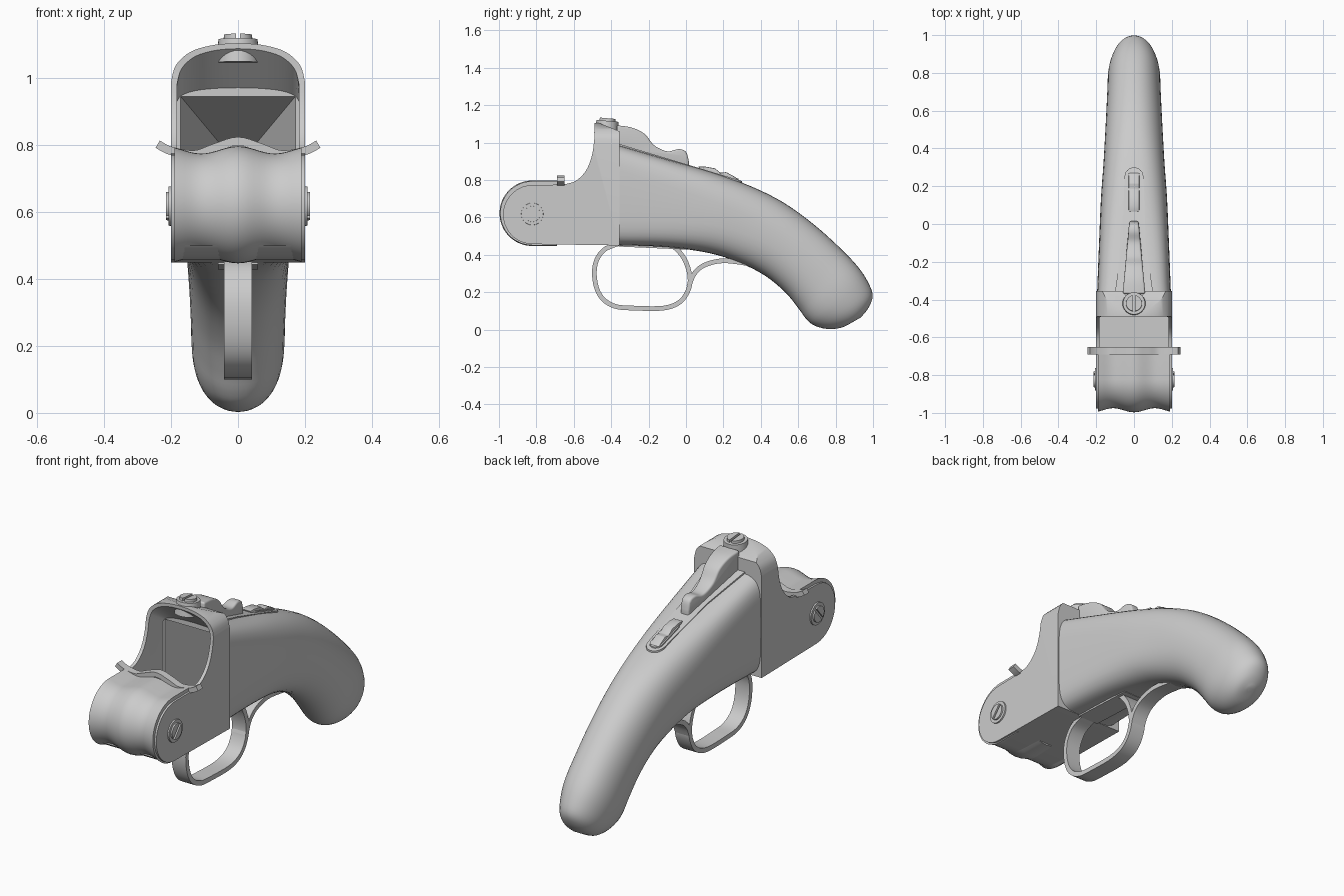
import bpy, bmesh, math
from mathutils import Vector, Matrix

cube = bpy.data.objects.get("Cube")
if cube:
    bpy.data.objects.remove(cube, do_unlink=True)

GREY = (0.6, 0.6, 0.6, 1)
mat = bpy.data.materials.new("plain_grey")
mat.use_nodes = True
mat.diffuse_color = GREY
for node in mat.node_tree.nodes:
    if node.type == 'BSDF_PRINCIPLED':
        node.inputs["Base Color"].default_value = GREY


def to_object(name, bm):
    bmesh.ops.recalc_face_normals(bm, faces=bm.faces[:])
    me = bpy.data.meshes.new(name)
    bm.to_mesh(me)
    bm.free()
    ob = bpy.data.objects.new(name, me)
    bpy.context.scene.collection.objects.link(ob)
    return ob


def loft(name, rings):
    """Skin a list of equal-length closed rings and cap both ends."""
    bm = bmesh.new()
    loops = [[bm.verts.new(p) for p in ring] for ring in rings]
    n = len(loops[0])
    for a, b in zip(loops, loops[1:]):
        for i in range(n):
            j = (i + 1) % n
            bm.faces.new((a[i], a[j], b[j], b[i]))
    bm.faces.new(loops[0][::-1])
    bm.faces.new(loops[-1])
    return to_object(name, bm)


def side_prism(name, outline, half):
    """Extrude a (y, z) outline across x; half may depend on y."""
    hw = half if callable(half) else (lambda y: half)
    return loft(name, [[(s * hw(y), y, z) for y, z in outline] for s in (-1, 1)])


def smooth(points, steps=6):
    """Catmull-Rom interpolation of points of any dimension."""
    out = []
    last = len(points) - 1
    for i in range(last):
        p = [points[max(0, min(last, i + k))] for k in (-1, 0, 1, 2)]
        for s in range(steps):
            t = s / steps
            out.append(tuple(
                b + 0.5 * t * (c - a + t * (2 * a - 5 * b + 4 * c - d + t * (3 * (b - c) + d - a)))
                for a, b, c, d in zip(*p)))
    return out + [tuple(points[-1])]


def strip(path, thick):
    """Outline of a band of constant thickness around a 2D path."""
    left, right = [], []
    for i, p in enumerate(path):
        a, b = Vector(path[max(i - 1, 0)]), Vector(path[min(i + 1, len(path) - 1)])
        d = (b - a).normalized() * thick / 2
        left.append((p[0] - d.y, p[1] + d.x))
        right.append((p[0] + d.y, p[1] - d.x))
    return left + right[::-1]


def boolean(ob, cutter, op='DIFFERENCE'):
    mod = ob.modifiers.new("cut", 'BOOLEAN')
    mod.operation, mod.object, mod.solver = op, cutter, 'EXACT'
    cutter.hide_render = True


def bevel(ob, width, segments=3):
    mod = ob.modifiers.new("bevel", 'BEVEL')
    mod.width, mod.segments, mod.limit_method = width, segments, 'ANGLE'


def finish(ob, angle=35):
    """Apply modifiers, set the colour and smooth by angle."""
    dg = bpy.context.evaluated_depsgraph_get()
    me = bpy.data.meshes.new_from_object(ob.evaluated_get(dg))
    ob.modifiers.clear()
    ob.data = me
    me.materials.clear()
    me.materials.append(mat)
    for f in me.polygons:
        f.material_index = 0
    for other in bpy.context.selected_objects:
        other.select_set(False)
    ob.select_set(True)
    bpy.context.view_layer.objects.active = ob
    bpy.ops.object.shade_smooth_by_angle(angle=math.radians(angle))


# Hollow running from the breech back into the grip
def wedge(z_front, z_back):
    return [(-.175, -.39, z_front), (.175, -.39, z_front), (.05, .1, z_back), (-.05, .1, z_back)]


hollow = loft("hollow_cutter", [wedge(.5, .5), wedge(.95, .8)])

# Grip: top y, z, bottom y, z, half width, squareness
sections = [
    (-.355, .985, -.355, .45, .195, 5), (-.1, .91, -.1, .44, .185, 4),
    (.15, .838, .12, .41, .175, 3), (.35, .765, .28, .36, .162, 2.6),
    (.52, .68, .42, .29, .153, 2.3), (.68, .565, .53, .2, .146, 2.2),
    (.82, .44, .6, .115, .141, 2.2), (.92, .335, .64, .06, .138, 2.2),
    (.975, .25, .68, .025, .127, 2.1), (.998, .18, .75, .004, .105, 2),
    (.975, .115, .83, .01, .07, 2), (.935, .065, .9, .045, .02, 2)]


def grip_ring(ty, tz, by, bz, hw, n, count=40):
    mid, arm = Vector((0, (ty + by) / 2, (tz + bz) / 2)), Vector((0, (ty - by) / 2, (tz - bz) / 2))
    ring = []
    for k in range(count):
        a = 2 * math.pi * k / count
        c, s = [math.copysign(abs(v) ** (2 / n), v) for v in (math.cos(a), math.sin(a))]
        ring.append(mid + arm * s + Vector((hw * c, 0, 0)))
    return ring


grip = loft("grip", [grip_ring(*s) for s in smooth(sections, 4)])
boolean(grip, hollow)
finish(grip)

# Receiver: side outline trimmed by an arched front outline, then hollowed
nose = [(-.82 + .158 * math.cos(a), .615 + .158 * math.sin(a))
        for a in [math.radians(270 - 10 * k) for k in range(19)]]
throat = smooth([(-.66, .775), (-.59, .795), (-.535, .85), (-.503, .93), (-.49, 1.02)], 5)
receiver = side_prism("receiver", nose + throat + [(-.49, 1.115), (-.355, 1.06), (-.355, .45)], .25)
half_arch = [(.2, .4)] + smooth([(.2, .99), (.185, 1.04), (.14, 1.08), (.07, 1.1), (0, 1.105)], 4)
arch = half_arch + [(-x, z) for x, z in half_arch[-2::-1]]
outer = loft("arch_cutter", [[(x, y, z) for x, z in arch] for y in (-1.2, -.2)])


def inner_ring(y, rise):
    return [(x * .91, y, max(.5, min(z, .9) + max(z - .9, 0) * rise)) for x, z in arch]


chamber = loft("chamber_cutter", [inner_ring(-1.2, .92), inner_ring(-.49, .92), inner_ring(-.375, .35)])
boolean(receiver, outer, 'INTERSECT')
boolean(receiver, chamber)
boolean(receiver, hollow)
finish(receiver)

# Hinge block with a wavy rolled front
rings = []
for i in range(25):
    x = -.19 + .38 * i / 24
    r = .164 + .011 * math.cos(abs(x) * math.pi / .11)
    roll = [(x, -.822 - r * math.sin(a), .622 + r * math.cos(a))
            for a in [math.pi * k / 24 for k in range(25)]]
    rings.append([(x, -.69, .622 + r)] + roll + [(x, -.69, .622 - r)])
finish(loft("hinge_block", rings))

# Wavy lip behind the hinge block
half_wave = [(.24, .803), (.2, .783), (.13, .772), (.07, .792), (0, .812)]
wave = strip(smooth(half_wave + [(-x, z) for x, z in half_wave[-2::-1]], 5), .025)
finish(loft("extractor_lip", [[(x, y, z) for x, z in wave] for y in (-.69, -.65)]))

# Trigger guard loop, its tail and the plate beneath the grip
loop = [(-.36, .46), (-.44, .425), (-.485, .35), (-.485, .25), (-.45, .17), (-.38, .125),
        (-.28, .115), (-.12, .115), (-.03, .15), (.015, .22), (.02, .29), (-.005, .37), (-.05, .43), (-.1, .46)]
tail = [(.015, .23), (.045, .3), (.1, .345), (.2, .368), (.34, .352)]
for name, path in (("trigger_guard", loop), ("guard_tail", tail)):
    finish(side_prism(name, strip(smooth(path, 5), .025), .042))
finish(side_prism("trigger_plate", [(-.36, .444), (-.36, .46), (0, .445), (0, .428)], .06))


# Top tang, tapering to a rounded end and lying on the grip slope
def slope(y):
    return .985 - .302 * (y + .355)


tang_end = [(.05 * math.cos(a), .25 + .05 * math.sin(a)) for a in [math.pi * k / 12 for k in range(13)]]
tang_plan = [(.1, -.355), (.062, -.1)] + tang_end + [(-.062, -.1), (-.1, -.355)]
tang = loft("tang", [[(x, y, slope(y) + h) for x, y in tang_plan] for h in (-.04, .007)])
finish(tang)

# Locking lever on the tang
lever_top = smooth([(-.37, 1.092), (-.29, 1.08), (-.22, 1.045), (-.17, .985), (-.1, .953),
                    (-.04, .965), (0, .95), (.015, .9)], 5)
lever = side_prism("top_lever", lever_top + [(.015, .85), (-.37, .96)],
                   lambda y: .025 + .035 * min(1, max(0, -y / .37)))
bevel(lever, .01)
finish(lever)

# Safety slider in its rounded frame
frame_plan = []
for y0, flip in ((.245, 1), (.115, -1)):
    frame_plan += [(flip * .035 * math.cos(a), y0 + flip * .035 * math.sin(a))
                   for a in [math.pi * k / 12 for k in range(13)]]
finish(loft("slider_frame", [[(x, y, slope(y) + h) for x, y in frame_plan] for h in (-.03, .014)]))
slider = side_prism("safety_slider", [(.09, .83), (.065, .872), (.1, .872), (.155, .862), (.185, .838),
                                      (.215, .842), (.27, .812), (.275, .77)], .028)
bevel(slider, .005, 2)
finish(slider)


# Slotted screws: a collar plus a raised head cut by a slot
def disc(name, frame, r, low, high):
    bm = bmesh.new()
    bmesh.ops.create_cone(bm, cap_ends=True, segments=32, radius1=r, radius2=r * .9, depth=high - low,
                          matrix=frame @ Matrix.Translation((0, 0, (low + high) / 2)))
    return to_object(name, bm)


def screw(name, frame, r, height, turn):
    finish(disc(name + "_collar", frame, r, -.05, height * .6), 30)
    head = disc(name + "_head", frame, r * .72, -.05, height)
    bm = bmesh.new()
    bmesh.ops.create_cube(bm, size=1, matrix=frame @ Matrix.Rotation(turn, 4, 'Z')
                          @ Matrix.Translation((0, 0, height)) @ Matrix.Diagonal((r * 3, r * .2, height * .8, 1)))
    slot = to_object("slot_cutter", bm)
    boolean(head, slot)
    finish(head, 30)
    bpy.data.objects.remove(slot, do_unlink=True)


for side, label in ((1, "left"), (-1, "right")):
    base = Matrix.Translation((side * .195, -.822, .618)) @ Matrix.Rotation(side * math.pi / 2, 4, 'Y')
    screw(label + "_hinge_screw", base, .065, .02, side * math.radians(-40))
screw("top_screw", Matrix.Translation((0, -.422, 1.095)) @ Matrix.Rotation(math.radians(-5), 4, 'X'),
      .065, .035, math.pi / 2)

for cutter in (hollow, outer, chamber):
    bpy.data.objects.remove(cutter, do_unlink=True)
